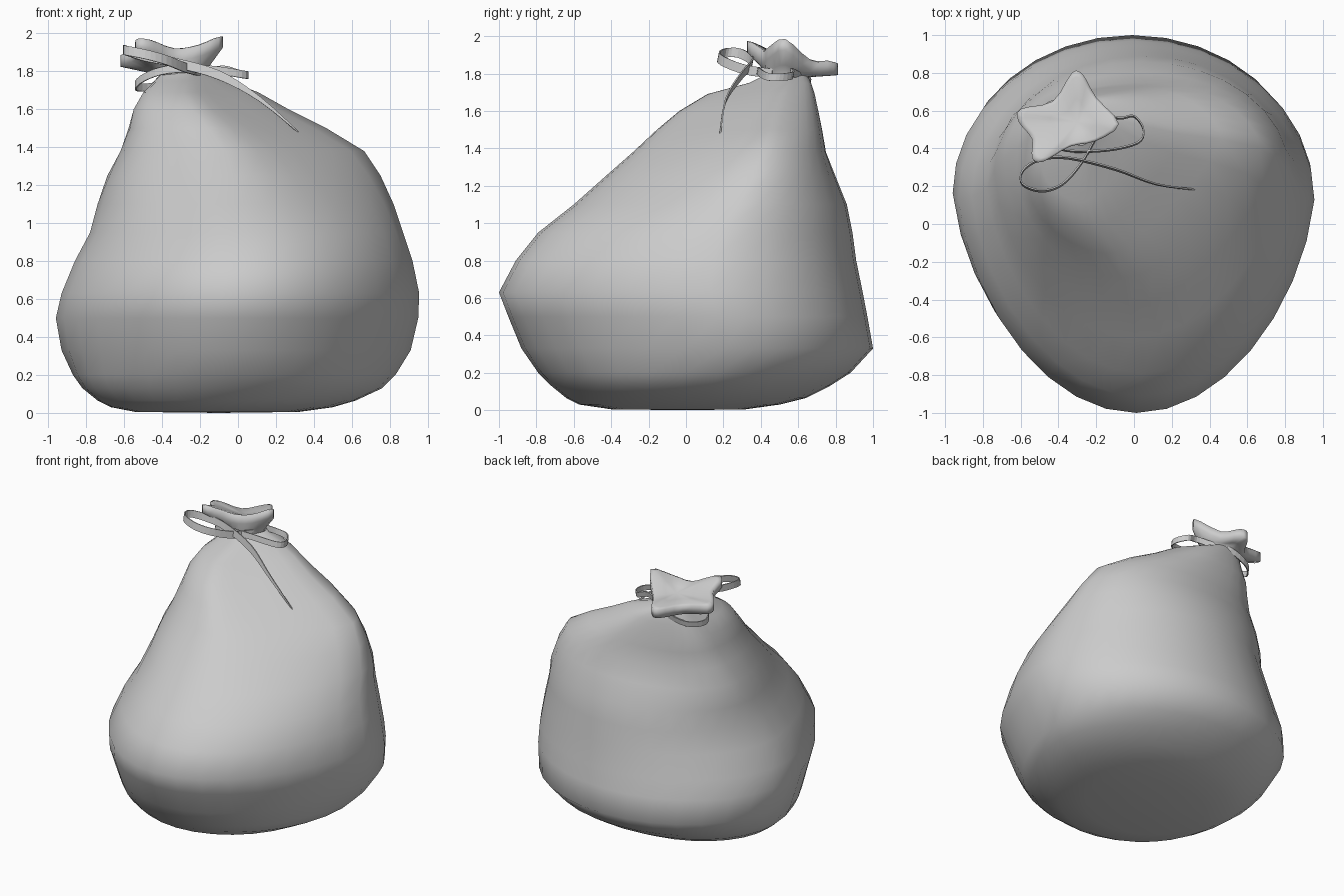
import bpy, bmesh, math
from mathutils import Vector

if "Cube" in bpy.data.objects:
    bpy.data.objects.remove(bpy.data.objects["Cube"])


def make_object(name, rings, cap_start=None, cap_end=None, closed=True, smooth=True):
    """Loft a list of point rings into a mesh, optionally capped by a centre point."""
    bm = bmesh.new()
    vs = [[bm.verts.new(p) for p in r] for r in rings]
    n = len(vs[0])
    for a, b in zip(vs, vs[1:]):
        for i in range(n if closed else n - 1):
            j = (i + 1) % n
            bm.faces.new((a[i], a[j], b[j], b[i]))
    for ring, tip in ((vs[0], cap_start), (vs[-1], cap_end)):
        if tip is not None:
            c = bm.verts.new(tip)
            for i in range(n):
                bm.faces.new((ring[i], ring[(i + 1) % n], c))
    bmesh.ops.recalc_face_normals(bm, faces=bm.faces)
    me = bpy.data.meshes.new(name)
    bm.to_mesh(me)
    bm.free()
    ob = bpy.data.objects.new(name, me)
    bpy.context.collection.objects.link(ob)
    for p in me.polygons:
        p.use_smooth = smooth
    return ob


def spline(pts, steps, closed=False):
    """Catmull-Rom resampling of a short path."""
    P = [Vector(p) for p in pts]
    n = len(P)
    get = (lambda i: P[i % n]) if closed else (lambda i: P[max(0, min(n - 1, i))])
    out = []
    for i in range(n if closed else n - 1):
        a, b, c, d = (get(i + k) for k in (-1, 0, 1, 2))
        for s in range(steps):
            t = s / steps
            out.append(0.5 * (2 * b + (c - a) * t + (2 * a - 5 * b + 4 * c - d) * t * t
                              + (3 * b - a - 3 * c + d) * t ** 3))
    return out if closed else out + [P[-1]]


# Sack body: sections as (z, x min, x max, y min, y max)
SECTIONS = [
    (0.005, -0.54, 0.32, -0.40, 0.32),
    (0.03, -0.67, 0.50, -0.57, 0.50),
    (0.065, -0.74, 0.62, -0.64, 0.64),
    (0.13, -0.82, 0.76, -0.72, 0.77),
    (0.20, -0.87, 0.83, -0.79, 0.88),
    (0.33, -0.93, 0.91, -0.88, 1.00),
    (0.50, -0.96, 0.95, -0.95, 0.97),
    (0.63, -0.93, 0.955, -1.00, 0.945),
    (0.80, -0.86, 0.92, -0.91, 0.91),
    (0.95, -0.78, 0.87, -0.79, 0.89),
    (1.10, -0.74, 0.82, -0.60, 0.86),
    (1.25, -0.69, 0.75, -0.43, 0.80),
    (1.38, -0.62, 0.66, -0.28, 0.75),
    (1.50, -0.57, 0.46, -0.15, 0.73),
    (1.60, -0.54, 0.26, -0.03, 0.71),
    (1.69, -0.48, 0.10, 0.12, 0.69),
    (1.75, -0.44, -0.06, 0.34, 0.67),
    (1.79, -0.41, -0.17, 0.42, 0.65),
]
SEG = 32


def section(z, x0, x1, y0, y1):
    cx, hw = (x0 + x1) / 2, (x1 - x0) / 2
    up = max(0.0, min(1.0, (z - 1.0) / 0.45)) * max(0.0, min(1.0, (1.79 - z) / 0.1))
    low = max(0.0, min(1.0, (z - 0.1) / 0.25))
    ym = y0 + (y1 - y0) * (0.58 + 0.10 * up)
    pleats = 0.03 * max(0.0, (z - 1.2) / 0.6)
    ring = []
    for i in range(SEG):
        a = 2 * math.pi * i / SEG
        c, s = math.cos(a), math.sin(a)
        pleat = 1 + pleats * math.cos(5 * a + 0.6)
        front = max(0.0, -s)
        # egg-shaped plan, pulled in further at the upper right of the front
        taper = 1 - 0.13 * low * front
        if c > 0:
            taper -= 0.27 * up * front
        else:
            taper += 0.10 * up * front
        x = cx + hw * c * taper * pleat - 0.10 * up * front
        y = ym + s * ((y1 - ym) if s > 0 else (ym - y0)) * pleat
        ring.append(Vector((x, y, z)))
    return ring


make_object("sack_body", [section(*s) for s in SECTIONS], cap_start=(-0.1, 0, 0.0))

# Gathered top: star-shaped flared rim above the tied neck
RIM = [(-0.08, 0.53, 1.985), (-0.20, 0.67, 1.87), (-0.27, 0.79, 1.86), (-0.33, 0.80, 1.85),
       (-0.43, 0.65, 1.85), (-0.60, 0.61, 1.88), (-0.61, 0.54, 1.89), (-0.54, 0.45, 1.92),
       (-0.54, 0.35, 1.965), (-0.48, 0.33, 1.97), (-0.34, 0.41, 1.92), (-0.20, 0.44, 1.94)]
rim = spline(RIM, 3, closed=True)
mid = Vector((-0.30, 0.54, 1.79))


def neck_ring(radius, z):
    out = []
    for p in rim:
        d = Vector((p.x - mid.x, p.y - mid.y)).normalized() * radius
        out.append(Vector((mid.x + d.x, mid.y + d.y, z)))
    return out


neck = neck_ring(0.115, 1.78)
low_rim = [p - Vector((0, 0, 0.06)) for p in rim]
flare = [n.lerp(l, 0.45) for n, l in zip(neck, low_rim)]
inner = [p.lerp(mid + Vector((0, 0, 0.1)), 0.12) + Vector((0, 0, 0.005)) for p in rim]
dip = [p.lerp(mid + Vector((0, 0, 0.08)), 0.55) for p in rim]
make_object("gathered_top", [neck_ring(0.12, 1.74), neck, flare, low_rim, rim, inner, dip],
            cap_end=(-0.30, 0.54, 1.87))


# Ribbon: flat upright strips following short paths
def ribbon(name, pts, width, closed=False, taper=False):
    path = spline(pts, 4, closed)
    if closed:
        path.append(path[0])
    rings = []
    for i, p in enumerate(path):
        f = i / (len(path) - 1)
        w = width * (min(1, (1 - f) * 5 + 0.05) if taper else 1) / 2
        rings.append([p - Vector((0, 0.2 * w, w)), p + Vector((0, 0.2 * w, w))])
    ob = make_object(name, rings, closed=False, smooth=False)
    sol = ob.modifiers.new("thickness", "SOLIDIFY")
    sol.thickness = 0.008
    sol.offset = 0


ribbon("ribbon_around_neck", [
    (-0.36, 0.39, 1.81), (-0.15, 0.39, 1.81), (0.02, 0.43, 1.785), (0.05, 0.50, 1.78),
    (0.00, 0.57, 1.79), (-0.08, 0.56, 1.81), (-0.18, 0.60, 1.79), (-0.30, 0.66, 1.76),
    (-0.45, 0.64, 1.72), (-0.54, 0.54, 1.72), (-0.49, 0.45, 1.77)], 0.04, closed=True)
ribbon("ribbon_loop_and_tail", [
    (-0.20, 0.46, 1.80), (-0.28, 0.32, 1.82), (-0.38, 0.21, 1.86), (-0.49, 0.175, 1.89),
    (-0.59, 0.21, 1.91), (-0.59, 0.28, 1.91), (-0.50, 0.34, 1.88), (-0.35, 0.35, 1.85),
    (-0.10, 0.29, 1.78), (0.12, 0.21, 1.65), (0.35, 0.18, 1.45)], 0.05, taper=True)
